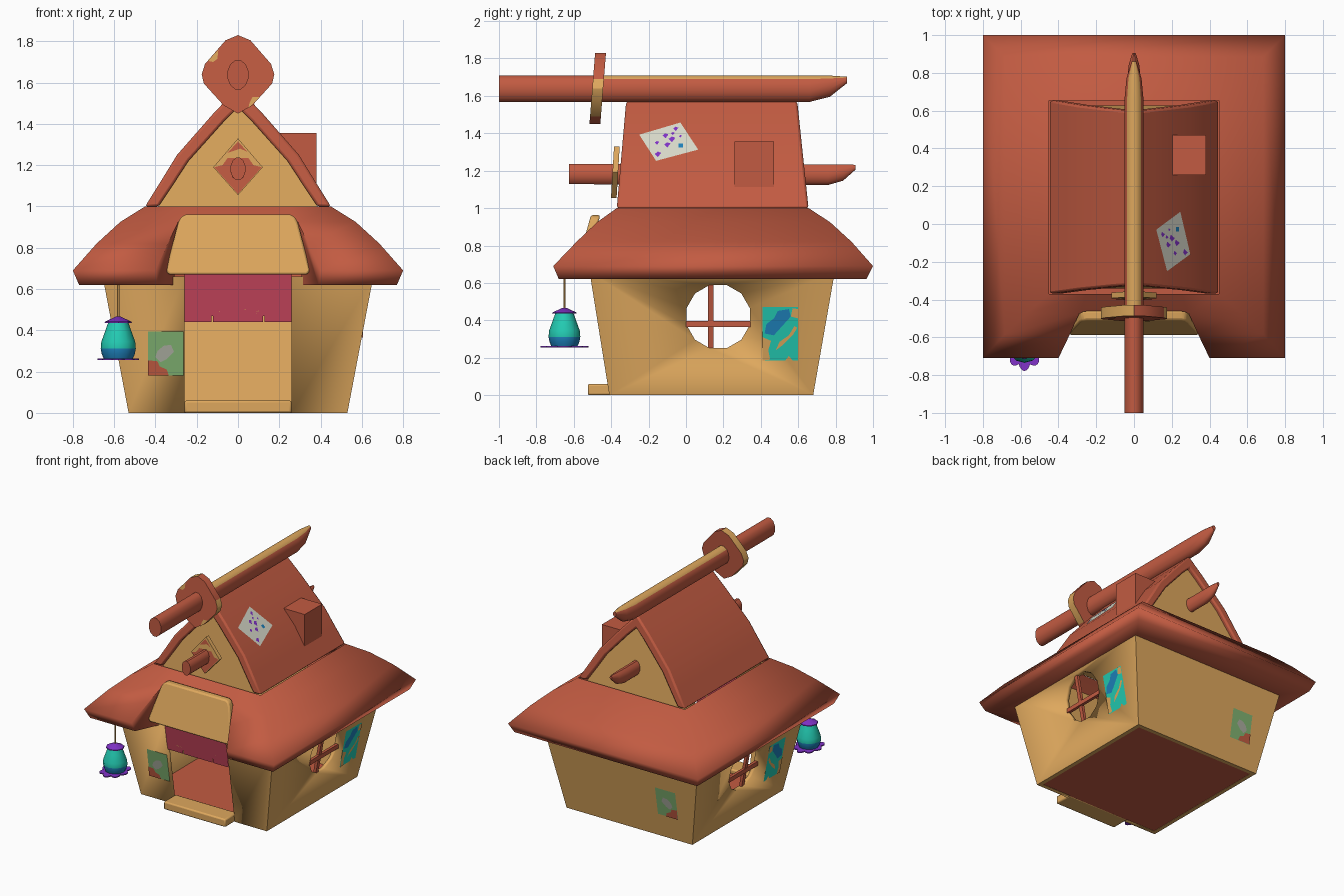
import bpy, bmesh, math
from mathutils import Vector

if "Cube" in bpy.data.objects:
    bpy.data.objects.remove(bpy.data.objects["Cube"])

def mat(name, r, g, b):
    m = bpy.data.materials.new(name)
    m.diffuse_color = (r, g, b, 1)
    m.use_nodes = True
    m.node_tree.nodes["Principled BSDF"].inputs["Base Color"].default_value = m.diffuse_color
    return m

RED = mat("brick_red", .54, .105, .054)
TAN = mat("wood_tan", .73, .39, .11)
CRIMSON = mat("curtain_crimson", .58, .06, .11)
TEAL = mat("teal", .017, .60, .45)
BLUE = mat("blue", .013, .22, .50)
PURPLE = mat("purple", .22, .032, .58)
GREEN = mat("poster_green", .22, .45, .17)
PAPER = mat("paper_white", .70, .71, .60)
GREY = mat("poster_grey", .41, .42, .35)

def mesh(name, verts, faces, mats, rule=None, angle=30, recalc=True, bevel=0):
    me = bpy.data.meshes.new(name)
    me.from_pydata([tuple(v) for v in verts], [], faces)
    if recalc:
        bm = bmesh.new()
        bm.from_mesh(me)
        bmesh.ops.recalc_face_normals(bm, faces=bm.faces)
        bm.to_mesh(me)
        bm.free()
    for m in mats:
        me.materials.append(m)
    ob = bpy.data.objects.new(name, me)
    bpy.context.collection.objects.link(ob)
    me.update()
    if rule:
        for p in me.polygons:
            p.material_index = rule(p.center, p.normal)
    if bevel:
        b = ob.modifiers.new("bevel", 'BEVEL')
        b.width, b.segments, b.limit_method = bevel, 2, 'ANGLE'
    bpy.ops.object.select_all(action='DESELECT')
    ob.select_set(True)
    bpy.context.view_layer.objects.active = ob
    bpy.ops.object.shade_smooth_by_angle(angle=math.radians(angle))
    return ob

def loft(name, rings, mats, cyclic=False, **kw):
    n, k = len(rings[0]), len(rings)
    verts = [v for r in rings for v in r]
    faces = [(i * n + j, i * n + (j + 1) % n, (i + 1) % k * n + (j + 1) % n, (i + 1) % k * n + j)
             for i in range(k if cyclic else k - 1) for j in range(n)]
    if not cyclic:
        faces += [tuple(range(n)), tuple(range((k - 1) * n, k * n))]
    return mesh(name, verts, faces, mats, **kw)

def box(name, x0, x1, y0, y1, z0, z1, m, bevel=0):
    return loft(name, [[(x0, y0, z), (x1, y0, z), (x1, y1, z), (x0, y1, z)] for z in (z0, z1)], [m], bevel=bevel)

def revolve(name, profile, cx, cy, mats, n=12, **kw):
    return loft(name, [[(cx + r * math.cos(2 * math.pi * i / n), cy + r * math.sin(2 * math.pi * i / n), z)
                        for i in range(n)] for z, r in profile], mats, **kw)

def plates(name, place, out, layers):
    """Flat painted patches: each (material, 2D outline) sits just above the previous one."""
    verts, faces, mats, idx = [], [], [], []
    for li, (m, pts) in enumerate(layers):
        vs = [Vector(place(*p)) + Vector(out) * (.004 + .002 * min(li, 2)) for p in pts]
        nrm = sum(((vs[i] - vs[0]).cross(vs[i + 1] - vs[0]) for i in range(1, len(vs) - 1)), Vector())
        if nrm.dot(Vector(out)) < 0:
            vs.reverse()
        faces.append(tuple(range(len(verts), len(verts) + len(vs))))
        verts += vs
        if m not in mats:
            mats.append(m)
        idx.append(mats.index(m))
    ob = mesh(name, verts, faces, mats, recalc=False)
    for p, i in zip(ob.data.polygons, idx):
        p.material_index = i

def rect(a, b, c, d):
    return [(a, c), (b, c), (b, d), (a, d)]

# Wall planes as functions of height
hx = lambda z: .53 + .19 * z
yf = lambda z: -.41 - .16 * z
yb = lambda z: .68 + .175 * z

# Hollow flared walls with door and round windows cut through
def wall_ring(z, t):
    x = hx(z) - t
    return [(x, yf(z) + t, z), (x, yb(z) - t, z), (-x, yb(z) - t, z), (-x, yf(z) + t, z)]
walls = loft("walls", [wall_ring(0, 0), wall_ring(.66, 0), wall_ring(.66, .03), wall_ring(0, .03)], [TAN], cyclic=True)
door_cut = box("door_cutter", -.26, .26, -.8, -.3, -.1, .8, TAN)
ring = [(.172 + .175 * math.cos(math.pi * (i + .5) / 6), .42 + .175 * math.sin(math.pi * (i + .5) / 6)) for i in range(12)]
window_cut = loft("window_cutter", [[(x, y, z) for y, z in ring] for x in (-1, 1)], [TAN])
for c in (door_cut, window_cut):
    c.hide_render = True
    b = walls.modifiers.new("cut", 'BOOLEAN')
    b.operation, b.solver, b.object = 'DIFFERENCE', 'EXACT', c
    bpy.context.view_layer.objects.active = walls
    bpy.ops.object.modifier_apply(modifier=b.name)
    bpy.data.objects.remove(c)

# Floor, doorstep, window bars
box("floor", -.51, .51, -.39, .66, .002, .03, RED)
box("doorstep", -.26, .26, -.525, -.38, 0, .06, TAN, .01)
for s, side in ((1, "right"), (-1, "left")):
    box(side + "_window_bar_across", s * .583, s * .605, 0, .345, .365, .397, RED)
    loft(side + "_window_bar_upright", [[(s * (hx(z) - a), y, z) for a, y in
         ((.005, .118), (.005, .148), (.027, .148), (.027, .118))] for z in (.25, .59)], [RED])

# Flared lower roof with a notch over the door: z, half x, front y, back y, notch half x
R = [(.62, .62, -.50, .77, .31), (.62, .77, -.68, .965, .39), (.69, .80, -.71, 1.0, .40),
     (.82, .685, -.585, .885, .34), (.925, .57, -.475, .77, .29), (1.0, .45, -.37, .655, .25)]
verts = [(sx, y, z) for z, x, f, b, n in R
         for sx, y in ((n, f), (x, f), (x, b), (-x, b), (-x, f), (-n, f))]
faces = [(i * 6 + j, i * 6 + j + 1, i * 6 + j + 7, i * 6 + j + 6) for i in range(5) for j in range(5)]
faces += [(24, 30, 35, 29), tuple(i * 6 for i in range(5)), tuple(i * 6 + 5 for i in range(5))]
mesh("lower_roof", verts, faces, [RED], angle=75)

# Steep upper roof and gable infill
def gable_y(z, inset, back):
    t = (z - 1) / .57
    return .655 - .06 * t - inset if back else -.37 + .05 * t + inset
outer = [(.45, 1.0), (.375, 1.12), (.295, 1.25), (.115, 1.455), (0, 1.575)]
inner = [(.385, 1.0), (.315, 1.105), (.24, 1.22), (.07, 1.41), (0, 1.48)]
both = lambda p: p + [(-x, z) for x, z in p[-2::-1]]
section = both(outer) + both(inner)[::-1]
n = len(section)
rings = [[(x, gable_y(z, 0, bk), z) for x, z in section] for bk in (False, True)]
faces = [(j, (j + 1) % n, n + (j + 1) % n, n + j) for j in range(n)]
for o in (0, n):
    faces += [(o + i, o + i + 1, o + n - 2 - i, o + n - 1 - i) for i in range(n // 2 - 1)]
mesh("upper_roof", rings[0] + rings[1], faces, [RED], angle=40, bevel=.012)
fill = both([(.40, .98)] + inner)
loft("gable_walls", [[(x, gable_y(z, .03, bk), z) for x, z in fill] for bk in (False, True)], [TAN])

# Chimney
box("chimney", .20, .38, .26, .47, 1.10, 1.355, RED)

# Beams with an oblique rear tip: each station is y, scale, z centre
def beam(name, rx, rz, stations, mats, rule=None):
    loft(name, [[(k * rx * math.cos(math.pi * (i + .5) / 6), y, zc + k * rz * math.sin(math.pi * (i + .5) / 6))
                 for i in range(12)] for y, k, zc in stations], mats, rule=rule, angle=40)
beam("ridge_beam", .052, .073, [(-1, 1, 1.638), (-.46, 1, 1.638), (.66, 1, 1.638), (.77, .8, 1.652), (.86, .25, 1.685)],
     [RED, TAN], lambda c, m: int(m.z > .6 and c.y > -.45))
beam("gable_beam", .037, .056, [(-.625, 1, 1.182), (.76, 1, 1.178), (.84, .8, 1.19), (.905, .25, 1.218)], [RED])

# Diamond ornaments
def diamond(name, half, y, z, t, tilt, mats, rule=None):
    pts = half + [(-a, b) for a, b in half[-2:0:-1]]
    loft(name, [[(a, y + d + b * tilt, z + b) for a, b in pts] for d in (-t / 2, t / 2)], mats, rule=rule)
diamond("ridge_diamond", [(0, .19), (.06, .165), (.16, .05), (.176, 0), (.165, -.045), (.07, -.15), (0, -.19)],
        -.472, 1.64, .058, .08, [RED, TAN],
        lambda c, m: int(abs(m.y) < .5 and (1.53 < c.z < 1.67 or c.x < 0 < m.z)))
plates("ridge_diamond_chips", lambda a, b: (a, -.501 + b * .08, 1.64 + b), (0, -1, 0),
       [(TAN, [(-.145, .065), (-.095, .12), (-.10, .075), (-.12, .06)]),
        (TAN, [(.05, -.165), (.105, -.11), (.07, -.11), (.055, -.14)])])
diamond("gable_diamond", [(0, .14), (.12, 0), (0, -.135)], -.378, 1.19, .03, .06, [TAN])
plates("gable_diamond_face", lambda a, b: (a, -.393 + b * .06, 1.19 + b), (0, -1, 0),
       [(RED, [(0, -.13), (.115, 0), (.075, .01), (.05, .045), (-.05, .045), (-.075, .01), (-.115, 0)]),
        (RED, [(-.05, .07), (.0, .125), (.045, .075), (.01, .09)])])

# Awning board over the door
board = [(.335, .67), (.35, .69), (.29, .92), (.275, .95), (.25, .962)]
board += [(-x, z) for x, z in board[::-1]]
loft("door_awning", [[(x, -.59 + (z - .67) * .28 + d, z) for x, z in board] for d in (0, .05)], [TAN], bevel=.01)

# Door curtain with tan scroll pattern
def ribbon(pts, w=.006):
    return [(a, b + w) for a, b in pts] + [(a, b - w) for a, b in pts[::-1]]
cloth = [(CRIMSON, rect(a, b, .44, .685)) for a, b in ((-.258, -.128), (-.122, .122), (.128, .258))]
cloth.append((CRIMSON, rect(-.258, .258, .47, .685)))
for s in (1, -1):
    for path in ([(.25, .50), (.20, .495), (.15, .50), (.10, .492), (.085, .48)],
                 [(.10, .485), (.05, .495), (.02, .515), (0, .515)]):
        cloth.append((TAN, ribbon([(s * a, b) for a, b in path])))
    cloth.append((TAN, [(s * a, b) for a, b in ((.01, .52), (.015, .545), (.05, .548), (.07, .51), (.055, .50), (.04, .525))]))
plates("door_curtain", lambda x, z: (x, yf(z) + .008, z), (0, -1, 0), cloth)

# Green posters on front and back walls
green = [(GREEN, rect(-.435, -.265, .18, .395)),
         (GREY, [(-.40, .27), (-.375, .245), (-.345, .26), (-.31, .295), (-.325, .33), (-.36, .325), (-.39, .30)]),
         (RED, [(-.435, .18), (-.335, .18), (-.345, .21), (-.38, .225), (-.39, .25), (-.435, .255)])]
plates("front_poster", lambda x, z: (x, yf(z), z), (0, -1, 0), green)
plates("back_poster", lambda x, z: (x, yb(z), z), (0, 1, 0), green)

# Teal posters on side walls
teal = [(TEAL, [(.41, .185), (.53, .185), (.55, .21), (.57, .185), (.60, .185), (.60, .47), (.41, .47)]),
        (BLUE, [(.42, .33), (.47, .32), (.56, .42), (.55, .46), (.49, .45), (.47, .41), (.43, .38)]),
        (TAN, [(.41, .185), (.45, .19), (.44, .24), (.455, .29), (.41, .31)]),
        (TAN, [(.48, .24), (.52, .27), (.57, .32), (.595, .36), (.58, .37), (.55, .32), (.50, .285)]),
        (TAN, [(.56, .42), (.60, .41), (.60, .46), (.57, .465)])]
plates("right_poster", lambda y, z: (hx(z), y, z), (1, 0, 0), teal)
plates("left_poster", lambda y, z: (-hx(z), y - .72, z), (-1, 0, 0), teal)

# Paper stuck on the right roof slope
note = [(PAPER, [(-.25, 1.39), (-.03, 1.455), (.065, 1.31), (-.16, 1.25)])]
for y, z, w in ((-.11, 1.385, .016), (-.075, 1.365, .018), (-.055, 1.42, .014), (-.10, 1.335, .017),
                (-.07, 1.395, .01), (-.155, 1.345, .012), (-.15, 1.285, .017), (-.03, 1.38, .008)):
    note.append((PURPLE, [(y - w, z), (y, z + .7 * w), (y + w, z + .3 * w), (y, z - w)]))
note.append((BLUE, rect(-.04, -.015, 1.32, 1.34)))
plates("roof_note", lambda y, z: (.295 - .878 * (z - 1.25), y, z), (.75, 0, .66), note)

# Hanging lantern on the left front corner
LX, LY = -.58, -.65
revolve("lantern_cord", [(.45, .007), (.68, .007)], LX, LY, [TAN], n=6)
revolve("lantern_body", [(.262, .07), (.285, .08), (.312, .085), (.345, .082), (.40, .062), (.44, .048)], LX, LY,
        [TEAL, BLUE], n=12, rule=lambda c, m: int(c.z < .31), angle=50)
revolve("lantern_cap", [(.436, .066), (.442, .064), (.466, .012)], LX, LY, [PURPLE], n=8)
petals = []
for i in range(64):
    a = 2 * math.pi * i / 64
    r = .78 + .22 * abs(math.cos(4 * a))
    petals.append((LX + .10 * r * math.cos(a), LY + .128 * r * math.sin(a)))
loft("lantern_petals", [[(x, y, z) for x, y in petals] for z in (.255, .263)], [PURPLE])
